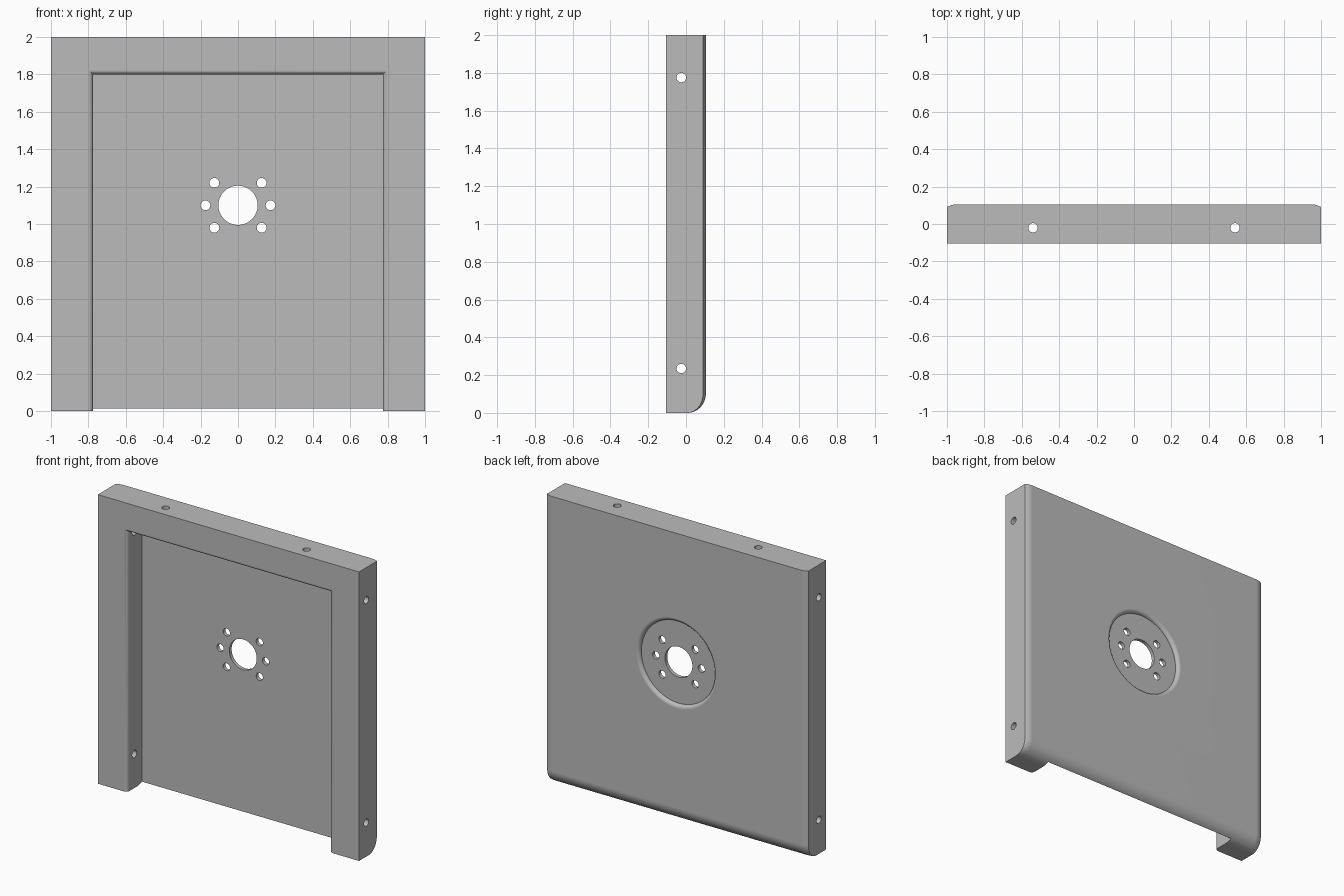
import bpy
import bmesh
from math import sin, cos, pi, radians
from mathutils import Matrix, Vector

cube = bpy.data.objects.get("Cube")
if cube:
    bpy.data.objects.remove(cube)

BACK, FRONT, HEIGHT = 0.105, -0.105, 2.0
CENTRE_Z = 1.1

grey = bpy.data.materials.new("plain_grey")
grey.use_nodes = True
colour = (0.5, 0.5, 0.5, 1)
grey.diffuse_color = colour
grey.node_tree.nodes["Principled BSDF"].inputs["Base Color"].default_value = colour


def loft(name, rings):
    """Skin a stack of matching closed rings and cap both ends."""
    bm = bmesh.new()
    loops = [[bm.verts.new(p) for p in ring] for ring in rings]
    for a, b in zip(loops, loops[1:]):
        for i in range(len(a)):
            j = (i + 1) % len(a)
            bm.faces.new((a[i], a[j], b[j], b[i]))
    bm.faces.new(loops[0])
    bm.faces.new(loops[-1])
    bmesh.ops.recalc_face_normals(bm, faces=bm.faces)
    mesh = bpy.data.meshes.new(name)
    bm.to_mesh(mesh)
    bm.free()
    obj = bpy.data.objects.new(name, mesh)
    bpy.context.collection.objects.link(obj)
    obj.data.materials.append(grey)
    return obj


def turned(name, profile, centre, axis, sides=32):
    """Round cutter from (radius, distance) pairs along an axis."""
    turn = Vector((0, 0, 1)).rotation_difference(Vector(axis)).to_matrix().to_4x4()
    place = Matrix.Translation(centre) @ turn
    return loft(name, [[place @ Vector((r * cos(2 * pi * i / sides), r * sin(2 * pi * i / sides), d))
                        for i in range(sides)] for r, d in profile])


def side_outline(x, drop):
    """Plate outline in the y-z plane, with a rounded lower back edge."""
    r = 0.1
    pts = [(x, FRONT, HEIGHT), (x, FRONT, 0)]
    for i in range(13):
        a = pi / 2 * i / 12
        pts.append((x, BACK - r + (r - drop) * sin(a), r - r * cos(a)))
    return pts + [(x, BACK - drop, HEIGHT)]


# Plate body, its back easing into both sides
steps = [(0.95 + 0.05 * i / 6, 0.015 * (i / 6) ** 2) for i in range(7)]
body = loft("mounting_plate",
            [side_outline(-x, d) for x, d in reversed(steps)]
            + [side_outline(x, d) for x, d in steps])

# Front pocket, open below, with a rounded front rim
R = 0.025
rim = [(0.055, 0)] + [(FRONT + R - R * sin(pi / 2 * i / 8), R * (1 - cos(pi / 2 * i / 8)))
                      for i in range(9)] + [(FRONT - 0.05, R)]
pocket = loft("pocket_cutter",
              [[(-0.775 - g, y, -0.2), (0.775 + g, y, -0.2),
                (0.775 + g, y, 1.8 + g), (-0.775 - g, y, 1.8 + g)] for y, g in rim])

# Round recess on the back, with a rounded rim
bowl = [(0.285 + R * (1 - cos(pi / 2 * i / 8)), BACK - R + R * sin(pi / 2 * i / 8))
        for i in range(9)] + [(0.285 + R, BACK + 0.05)]
middle = (0, 0, CENTRE_Z)
cutters = [pocket, turned("recess_cutter", bowl, middle, (0, 1, 0), 72)]

# Centre bore and the six holes around it
through = (-0.3, 0.3)
cutters.append(turned("bore_cutter", [(0.105, d) for d in through], middle, (0, 1, 0), 48))
for angle in (0, 43.5, 136.5, 180, 223.5, 316.5):
    a = radians(angle)
    spot = (0.174 * cos(a), 0, CENTRE_Z + 0.174 * sin(a))
    cutters.append(turned("bolt_hole_cutter", [(0.026, d) for d in through], spot, (0, 1, 0)))

# Fixing holes through the side posts and the top rail
for s in (-1, 1):
    for z in (0.235, 1.775):
        cutters.append(turned("side_hole_cutter", [(0.025, d) for d in (-0.3, 0.3)],
                              (s, -0.025, z), (1, 0, 0)))
    cutters.append(turned("top_hole_cutter", [(0.025, d) for d in (-0.3, 0.3)],
                          (s * 0.54, -0.02, HEIGHT), (0, 0, 1)))

bpy.context.view_layer.objects.active = body
for cutter in cutters:
    mod = body.modifiers.new("cut", "BOOLEAN")
    mod.operation, mod.solver, mod.object = "DIFFERENCE", "EXACT", cutter
    bpy.ops.object.modifier_apply(modifier=mod.name)
    bpy.data.objects.remove(cutter)

bpy.ops.object.select_all(action="DESELECT")
body.select_set(True)
bpy.ops.object.shade_smooth_by_angle(angle=radians(30))
body.modifiers.new("even_shading", "WEIGHTED_NORMAL").keep_sharp = True
